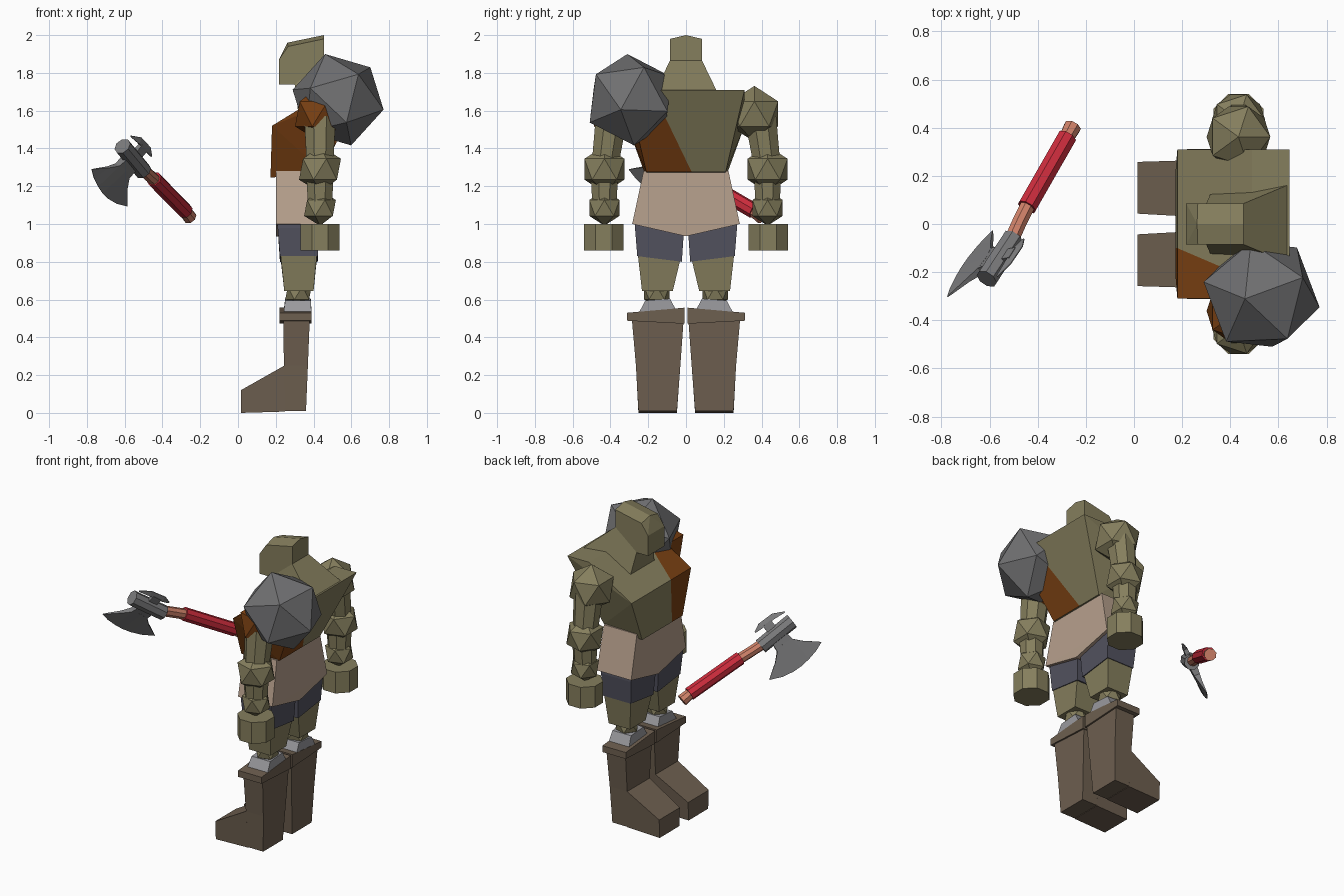
import bpy, bmesh, math
from mathutils import Vector, Matrix

if "Cube" in bpy.data.objects:
    bpy.data.objects.remove(bpy.data.objects["Cube"])


def material(name, r, g, b):
    m = bpy.data.materials.new(name)
    m.diffuse_color = (r, g, b, 1)
    m.use_nodes = True
    m.node_tree.nodes["Principled BSDF"].inputs["Base Color"].default_value = m.diffuse_color
    return m


SKIN = material("olive skin", .235, .21, .11)
BOOT = material("boot brown", .155, .115, .08)
CLOTH = material("tan cloth", .47, .35, .265)
SHORTS = material("slate shorts", .085, .085, .115)
IRON = material("dark iron", .16, .16, .165)
SILVER = material("pale steel", .32, .32, .34)
STEEL = material("axe steel", .2, .2, .205)
LEATHER = material("orange leather", .19, .05, .006)
RED = material("red grip", .6, .025, .045)
WOOD = material("salmon wood", .62, .22, .14)


def finish(name, bm, *mats):
    bmesh.ops.recalc_face_normals(bm, faces=bm.faces[:])
    me = bpy.data.meshes.new(name)
    bm.to_mesh(me)
    bm.free()
    for m in mats:
        me.materials.append(m)
    ob = bpy.data.objects.new(name, me)
    bpy.context.collection.objects.link(ob)
    return ob


def hull(points):
    """Convex solid from (x, half width, z) points mirrored across y."""
    bm = bmesh.new()
    for x, y, z in points:
        for s in ((1, -1) if y else (1,)):
            bm.verts.new((x, y * s, z))
    bmesh.ops.convex_hull(bm, input=bm.verts[:])
    bmesh.ops.dissolve_limit(bm, angle_limit=.02, verts=bm.verts[:], edges=bm.edges[:])
    return bm


def loft(name, rings, mat):
    bm = bmesh.new()
    rows = [[bm.verts.new(p) for p in r] for r in rings]
    n = len(rows[0])
    for a, b in zip(rows, rows[1:]):
        for i in range(n):
            j = (i + 1) % n
            bm.faces.new((a[i], a[j], b[j], b[i]))
    bm.faces.new(rows[0])
    bm.faces.new(rows[-1])
    return finish(name, bm, mat)


def block(name, side, levels, mat):
    """Leg piece; each level is x0, x1, inner y, outer y, inner z, outer z."""
    loft(name, [[(x0, side * yi, zi), (x1, side * yi, zi), (x1, side * yo, zo), (x0, side * yo, zo)]
                for x0, x1, yi, yo, zi, zo in levels], mat)


def ball(name, centre, r, mat, rot=Matrix()):
    bm = bmesh.new()
    bmesh.ops.create_icosphere(bm, subdivisions=1, radius=r,
                               matrix=Matrix.Translation(centre) @ rot)
    return finish(name, bm, mat)


def tube(name, p0, p1, r0, r1, mat, n=8):
    p0, p1 = Vector(p0), Vector(p1)
    d = p1 - p0
    bm = bmesh.new()
    mtx = (Matrix.Translation((p0 + p1) / 2) @ d.to_track_quat('Z', 'Y').to_matrix().to_4x4()
           @ Matrix.Rotation(math.pi / n, 4, 'Z'))
    bmesh.ops.create_cone(bm, cap_ends=True, segments=n, radius1=r0, radius2=r1,
                          depth=d.length, matrix=mtx)
    return finish(name, bm, mat)


# head and sloping neck
finish("head", hull([(.217, .085, 1.738), (.217, .085, 1.87), (.265, .085, 1.94), (.262, 0, 1.96),
                     (.455, .085, 1.98), (.455, 0, 2.0), (.455, .085, 1.80), (.33, .085, 1.738)]), SKIN)
finish("neck", hull([(.30, .085, 1.74), (.455, .085, 1.865), (.32, .13, 1.58),
                     (.635, .16, 1.71), (.60, .16, 1.62)]), SKIN)

# torso with a leather half cut along the chest, shoulder and back
bm = hull([(.172, .21, 1.245), (.18, .31, 1.52), (.49, .31, 1.71), (.647, .31, 1.71), (.45, .21, 1.275)])
cuts = [((-1, 0, 0), (.18, -.1, 1.5), (0, 1, 0)),
        ((-.52, 0, .85), (.18, -.1, 1.52), (.43, 1, 0)),
        ((0, 0, 1), (.647, -.18, 1.71), (-.34, 1, 0)),
        ((.9, 0, -.42), (.647, -.18, 1.71), (0, 1, .483))]
bmesh.ops.recalc_face_normals(bm, faces=bm.faces[:])
for facing, co, no in cuts:
    fs = [f for f in bm.faces if f.normal.dot(Vector(facing).normalized()) > .96]
    geom = set(fs) | {e for f in fs for e in f.edges} | {v for f in fs for v in f.verts}
    bmesh.ops.bisect_plane(bm, geom=list(geom), plane_co=co, plane_no=Vector(no).normalized(), dist=1e-5)
for f in bm.faces:
    f.material_index = int(f.calc_center_median().y < -.08)
finish("torso", bm, SKIN, LEATHER)

# waist cloth with a pointed hem
finish("waist_cloth", hull([(.2, .225, 1.28), (.44, .225, 1.28), (.2, .285, 1.0), (.45, .285, 1.0),
                            (.2, 0, .935), (.45, 0, .935)]), CLOTH)

for side, tag in ((-1, "right"), (1, "left")):
    # leg from shorts to boot
    block(tag + "_shorts", side, [(.21, .43, .01, .265, 1.08, 1.08), (.21, .43, .01, .27, .98, .98),
                                  (.222, .422, .022, .258, .80, .83)], SHORTS)
    block(tag + "_thigh", side, [(.225, .418, .028, .255, .82, .84), (.245, .40, .07, .233, .645, .645)], SKIN)
    ball(tag + "_knee", (.32, side * .155, .635), .078, SKIN)
    block(tag + "_shin_guard", side, [(.25, .385, .085, .215, .605, .595),
                                      (.24, .39, .045, .255, .53, .52)], SILVER)
    block(tag + "_boot_cuff", side, [(.22, .39, .008, .312, .557, .53),
                                     (.22, .39, .008, .312, .472, .488)], BOOT)
    block(tag + "_boot_shaft", side, [(.24, .38, .012, .287, .50, .50), (.243, .37, .03, .265, .25, .25),
                                      (.243, .36, .048, .252, .01, .01)], BOOT)
    bm = bmesh.new()
    foot = [(.245, .25), (.015, .12), (.015, 0), (.25, .007)]
    loft(tag + "_boot_toe", [[(x, side * y, z) for (x, z), y in zip(foot, ys)]
                             for ys in ((.03, .043, .048, .048), (.265, .258, .252, .252))], BOOT)
    bm.free()

    # arm made of faceted joints and short limbs
    X = .434
    sh, el = (X, side * .362, 1.583), (X, side * .432, 1.29)
    wr, pa = (X, side * .432, 1.085), (X, side * .435, 1.0)
    ball(tag + "_shoulder", sh, .148, LEATHER if side < 0 else SKIN)
    tube(tag + "_upper_arm", (X, side * .395, 1.56), el, .09, .075, SKIN)
    ball(tag + "_elbow", el, .124, SKIN)
    tube(tag + "_forearm", el, wr, .08, .068, SKIN)
    ball(tag + "_wrist", wr, .094, SKIN)
    tube(tag + "_hand", (X, side * .435, .86), pa, .113, .113, SKIN)

# large iron shoulder guard, tilted
up = Vector((-.069, -.0175, .242)).normalized()
out = Vector((.242, -.052, -.058))
out = -(out - up * out.dot(up)).normalized()
rot = Matrix((out, up.cross(out), up)).transposed().to_4x4()
ball("shoulder_guard", (.53, -.293, 1.658), .252, IRON, rot)

# axe handle
tube("axe_pommel", (-.255, .405, 1.035), (-.285, .35, 1.075), .038, .032, WOOD)
tube("axe_grip", (-.278, .362, 1.068), (-.445, .07, 1.238), .042, .042, RED)
tube("axe_neck_lower", (-.44, .08, 1.232), (-.475, .01, 1.262), .033, .033, WOOD)
tube("axe_neck_upper", (-.473, .014, 1.26), (-.515, -.08, 1.30), .033, .033, WOOD)
tube("axe_socket", (-.502, -.06, 1.28), (-.612, -.228, 1.412), .047, .047, STEEL)

# axe blades: outlines along the handle axis (a) and blade direction (b), thinned to the edge
C = Vector((-.555, -.14, 1.345))
A = Vector((-.105, -.165, .13)).normalized()
B = Vector((-.63, -.13, -.76))
B = (B - A * B.dot(A)).normalized()
N = A.cross(B)


def blade(name, inner, outer):
    """Strips of (a, b, half thickness) between an inner and an outer outline."""
    rings = []
    for (a0, b0, t0), (a1, b1, t1) in zip(inner, outer):
        p, q = C + A * a0 + B * b0, C + A * a1 + B * b1
        rings.append([p + N * t0, q + N * t1, q - N * t1, p - N * t0])
    loft(name, rings, STEEL)


blade("axe_blade",
      [(.165, .195, .004), (.10, .135, .01), (.058, .085, .018), (0, .07, .02),
       (-.058, .085, .018), (-.11, .13, .01), (-.185, .175, .004)],
      [(.182, .212, .002), (.125, .232, .002), (.06, .243, .002), (0, .247, .002),
       (-.06, .242, .002), (-.13, .224, .002), (-.204, .188, .002)])
blade("axe_blade_root", [(.052, .02, .025), (-.052, .02, .025)], [(.06, .09, .017), (-.06, .09, .017)])
blade("axe_back_blade",
      [(.125, -.064, .004), (.05, -.075, .012), (-.04, -.078, .012), (-.088, -.082, .004)],
      [(.128, -.07, .002), (.06, -.108, .002), (-.04, -.113, .002), (-.09, -.09, .002)])
blade("axe_back_root", [(.03, -.02, .015), (-.03, -.02, .015)], [(.03, -.085, .012), (-.03, -.085, .012)])
